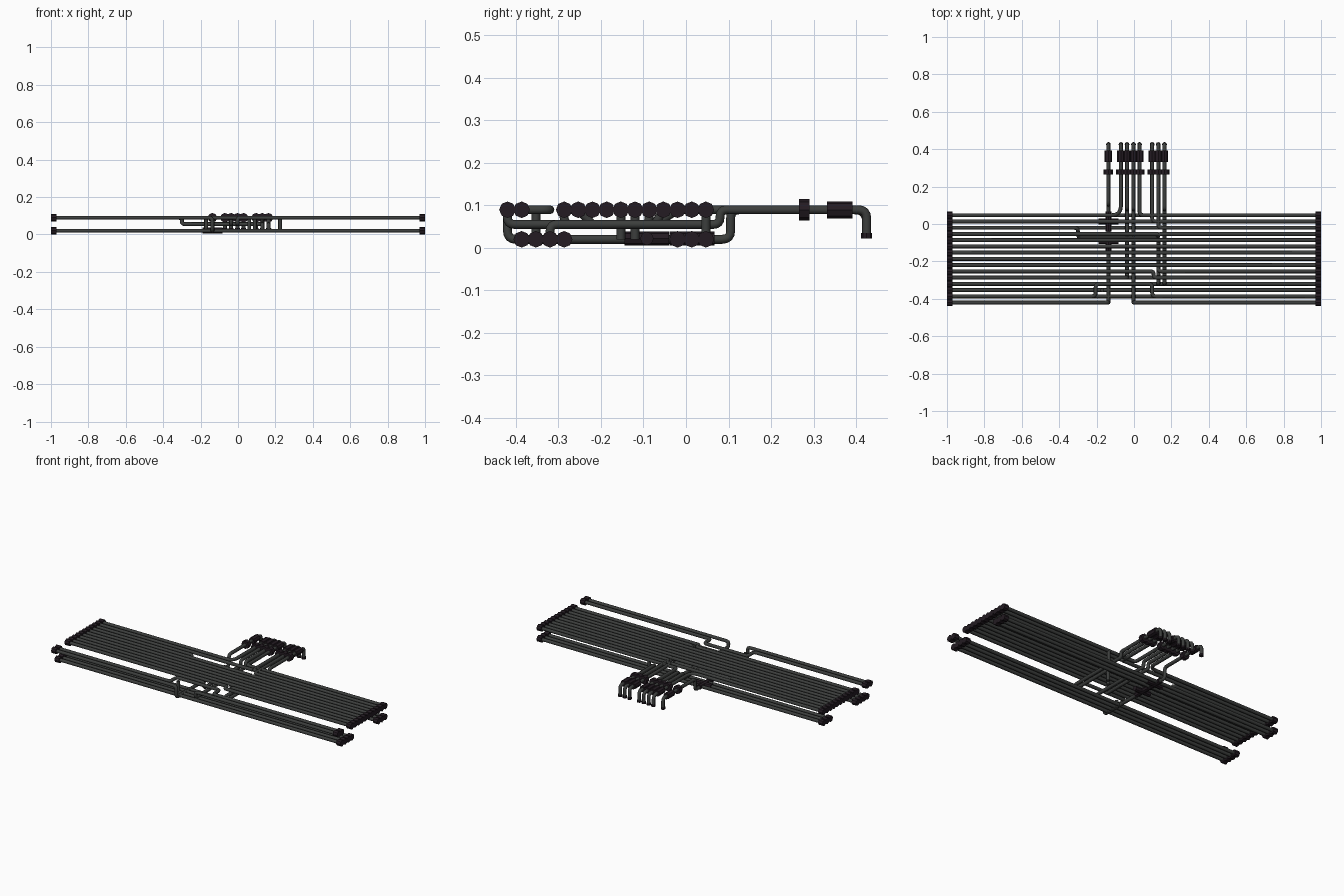
import bpy, math
from mathutils import Vector

if "Cube" in bpy.data.objects:
    bpy.data.objects.remove(bpy.data.objects["Cube"])

L, M, T = 0.02, 0.055, 0.0895      # low, middle and top pipe levels
R = 0.0105                         # pipe radius
END = 0.985


def material(name, c):
    m = bpy.data.materials.new(name)
    m.diffuse_color = (*c, 1)
    m.use_nodes = True
    m.node_tree.nodes["Principled BSDF"].inputs["Base Color"].default_value = m.diffuse_color
    return m


PIPE = material("dark_steel", (0.045, 0.048, 0.046))
FIT = material("black_iron", (0.017, 0.011, 0.016))


def pipe(name, pts, bend=0.02):
    """Round pipe along a path, with every corner filleted."""
    pts = [Vector(p) for p in pts]
    path = [pts[0]]
    for a, b, c in zip(pts, pts[1:], pts[2:]):
        r = min(bend, (a - b).length * 0.48, (c - b).length * 0.48)
        p, q = b + (a - b).normalized() * r, b + (c - b).normalized() * r
        for i in range(5):
            t = i / 4
            path.append(p * (1 - t) ** 2 + b * 2 * t * (1 - t) + q * t * t)
    path.append(pts[-1])
    cu = bpy.data.curves.new(name, 'CURVE')
    cu.dimensions = '3D'
    cu.bevel_depth, cu.bevel_resolution = R, 2
    cu.use_fill_caps = True
    sp = cu.splines.new('POLY')
    sp.points.add(len(path) - 1)
    for s, v in zip(sp.points, path):
        s.co = (*v, 1)
    sp.use_smooth = True
    tmp = bpy.data.objects.new(name + "_path", cu)
    bpy.context.collection.objects.link(tmp)
    bpy.context.view_layer.update()
    dg = bpy.context.evaluated_depsgraph_get()
    me = bpy.data.meshes.new_from_object(tmp.evaluated_get(dg))
    bpy.data.objects.remove(tmp)
    ob = bpy.data.objects.new(name, me)
    bpy.context.collection.objects.link(ob)
    me.materials.clear()
    me.materials.append(PIPE)
    return ob


def collar(name, loc, axis, radius, length):
    """Octagonal fitting along one axis."""
    rot = {'x': (0, math.pi / 2, 0), 'y': (math.pi / 2, 0, 0), 'z': (0, 0, 0)}[axis]
    bpy.ops.mesh.primitive_cylinder_add(vertices=8, radius=radius, depth=length,
                                        location=loc, rotation=rot)
    ob = bpy.context.object
    ob.name = name
    ob.data.materials.append(FIT)


def slot(i):
    return 0.0467 - i / 30          # row i of the pipe rack, from the back


# straight pipes: upper rack and lower rack
for i in range(4, 9):
    pipe("upper_pipe", [(-END, slot(i), T), (END, slot(i), T)])
for i in (0, 1, 2, 10, 11, 12, 13):
    pipe("lower_pipe", [(-END, slot(i), L), (END, slot(i), L)])

# upper pipes that change row on the way across
pipe("upper_offset_pipe", [(-END, slot(2), T), (-0.30, slot(2), T),
                           (-0.30, slot(3.6), M), (0.13, slot(3.6), M),
                           (0.13, slot(3), T), (END, slot(3), T)])
pipe("upper_pipe", [(-END, slot(3), T), (0.13, slot(3), T)])
pipe("upper_step_pipe", [(-END, slot(9), T), (0.105, slot(9), T),
                         (0.105, slot(10), T), (END, slot(10), T)])
pipe("upper_stub_pipe", [(0.13, slot(8), M), (0.13, slot(9), T), (END, slot(9), T)])
pipe("upper_detour_pipe", [(-END, slot(13), T), (-0.205, slot(13), T),
                           (-0.205, slot(11), T), (0.097, slot(11), T),
                           (0.097, slot(13), T), (END, slot(13), T)])
pipe("upper_pipe", [(-END, slot(1), T), (0.097, slot(1), T)])

# short risers between the levels
for x, y in ((-0.17, slot(12)), (0.225, slot(0)), (0.06, slot(6)), (0.09, slot(5))):
    pipe("riser", [(x, y, L), (x, y, T)])
pipe("middle_link", [(0.13, slot(4), T), (0.13, slot(4), M),
                     (0.13, slot(11), M), (0.13, slot(11), L)])


def outlet(x):
    """Back end of an outlet pipe, turning down."""
    return [(x, 0.425, T), (x, 0.425, 0.03)]


# outlets: x position, side, row, crossing level, rise position
outlets = [(-0.137, -1, 14, L, 0.105), (-0.070, -1, 0, T, None),
           (-0.037, -1, 10, M, 0.08), (-0.003, 1, 14, M, 0.08),
           (0.030, 1, 0, T, None), (0.097, 1, 1, T, None),
           (0.130, 1, 2, T, None), (0.163, 1, 11, M, 0.08)]
for x, side, row, lvl, rise in outlets:
    y = slot(row)
    zs = L if row == 11 else T
    pts = [(side * END, y, zs), (x, y, zs)]
    if rise:
        pts += [(x, y, lvl), (x, rise, lvl), (x, rise, T)]
    pipe("outlet_pipe", pts + outlet(x), 0.05 if x == -0.07 else 0.02)
    collar("outlet_flange", (x, 0.278, T), 'y', 0.0255, 0.025)
    collar("outlet_coupling", (x, 0.362, T), 'y', 0.02, 0.06)
    collar("outlet_tip", (x, 0.425, 0.028), 'z', 0.013, 0.013)

# four-way crosses on the low header
for y in (0.014, -0.092):
    collar("cross_fitting_x", (-0.137, y, L + 0.002), 'x', 0.016, 0.108)
    collar("cross_fitting_y", (-0.137, y, L + 0.002), 'y', 0.016, 0.105)

# octagonal end caps on both sides
rows = [(i, T) for i in (*range(11), 13, 14)] + [(i, L) for i in (0, 1, 2, 10, 11, 12, 13)]
for side in (-1, 1):
    for i, z in rows:
        collar("end_cap", (side * 0.985, slot(i), z), 'x', 0.0195, 0.03)
